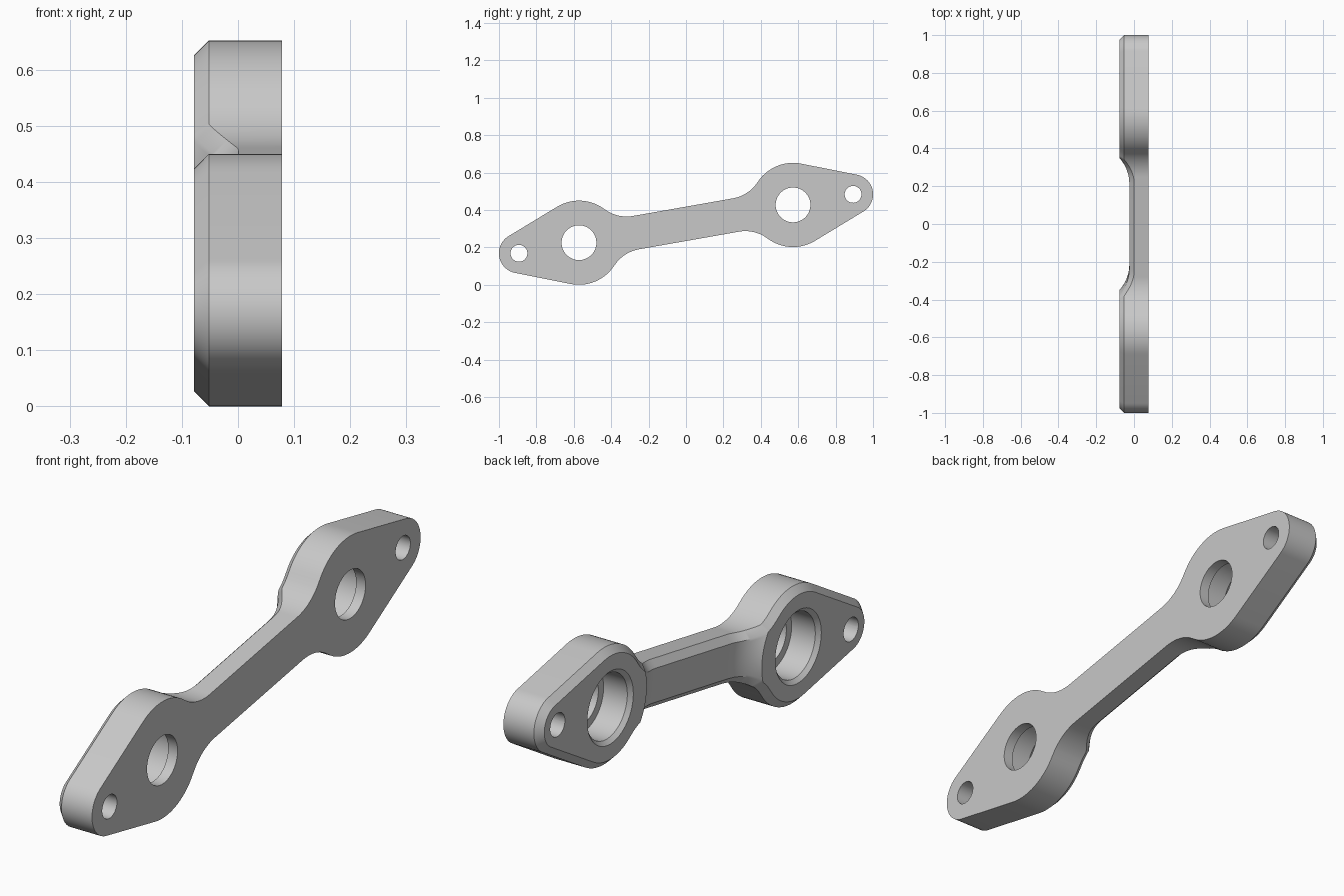
import bpy, bmesh
from math import sin, cos, asin, atan2, acos, sqrt, pi, hypot, radians

if "Cube" in bpy.data.objects:
    bpy.data.objects.remove(bpy.data.objects["Cube"])

T = 0.078            # half thickness
CH = 0.026           # edge chamfer
BOSS, BOSS_R = 0.581, 0.225
TIP, TIP_R = 0.907, 0.107
ARM_H, ARM_X = 0.0905, -0.025
FIL = 0.2            # fillet radius, both in plan and in depth
EDGE_R = 0.222       # boss radius where the thinned arm starts
RUN = sqrt(FIL**2 - (FIL - T - ARM_X)**2)
TILT, MID_Z = radians(10), 0.326


def face_x(r):
    """Depth of the thinned face at distance r from the boss centre."""
    if r < EDGE_R:
        return -T
    s = max(EDGE_R + RUN - r, 0)
    return ARM_X - FIL + sqrt(FIL**2 - s * s)


# Inner edge of the chamfer as (u, v, normal angle, face depth), arm to tip
fil_du = sqrt((BOSS_R + FIL)**2 - (ARM_H + FIL)**2)
fil_u, fil_v = BOSS - fil_du, ARM_H + FIL
fil_dir = atan2(fil_v, -fil_du)
inner_v = ARM_H - CH
r_join = hypot(fil_du, inner_v)
r_flat = EDGE_R + RUN


def spread(a, b, n):
    return [a + (b - a) * i / n for i in range(n + 1)]


edge = [(0, inner_v, pi / 2, ARM_X)]
rows = [[(0, inner_v * (1 - k / 8)) for k in range(9)]]


def add_row(r, u, v, angle):
    edge.append((u, v, angle, face_x(r)))
    a = atan2(v, BOSS - u)
    if r >= EDGE_R - 1e-6:
        rows.append([(BOSS - r * cos(a * (1 - k / 8)), r * sin(a * (1 - k / 8)))
                     for k in range(9)])


for r in spread(r_flat, r_join, 6)[:-1]:
    add_row(r, BOSS - sqrt(r * r - inner_v**2), inner_v, pi / 2)
D, RHO = BOSS_R + FIL, FIL + CH
for r in spread(r_join, EDGE_R, 14) + spread(EDGE_R, BOSS_R - CH, 6)[1:-1]:
    turn = acos(min(1, (D * D + RHO**2 - r * r) / (2 * D * RHO)))
    a = fil_dir + pi - turn
    add_row(r, fil_u + RHO * cos(a), fil_v + RHO * sin(a), a - pi)
lean = pi / 2 - asin((BOSS_R - TIP_R) / (TIP - BOSS))
for a in spread(fil_dir, lean, 14):
    edge.append((BOSS + (BOSS_R - CH) * cos(a), (BOSS_R - CH) * sin(a), a, -T))
for a in spread(lean, 0, 14):
    edge.append((TIP + (TIP_R - CH) * cos(a), (TIP_R - CH) * sin(a), a, -T))


def make_object(name, bm):
    bmesh.ops.recalc_face_normals(bm, faces=bm.faces)
    mesh = bpy.data.meshes.new(name)
    bm.to_mesh(mesh)
    bm.free()
    ob = bpy.data.objects.new(name, mesh)
    bpy.context.collection.objects.link(ob)
    ob.rotation_euler.x = TILT
    ob.location.z = MID_Z
    return ob


# Quarter of the link: back face, side wall, chamfer, arm face, boss face
bm = bmesh.new()
inner = [bm.verts.new((x, u, v)) for u, v, a, x in edge]
outer = [(u + CH * cos(a), v + CH * sin(a)) for u, v, a, x in edge]
wall = [bm.verts.new((e[3] + CH, *p)) for e, p in zip(edge, outer)]
back = [bm.verts.new((T, *p)) for p in outer]
for i in range(len(edge) - 1):
    bm.faces.new((inner[i], inner[i + 1], wall[i + 1], wall[i]))
    bm.faces.new((wall[i], wall[i + 1], back[i + 1], back[i]))
bm.faces.new(back + [bm.verts.new((T, 0, 0))])
grid = [[inner[i]] + [bm.verts.new((edge[i][3], *p)) for p in row[1:]]
        for i, row in enumerate(rows)]
for ra, rb in zip(grid, grid[1:]):
    for k in range(8):
        bm.faces.new((ra[k], ra[k + 1], rb[k + 1], rb[k]))
bm.faces.new(grid[-1][::-1] + inner[len(grid):])
link = make_object("connecting_link", bm)
mirror = link.modifiers.new("mirror", "MIRROR")
mirror.use_axis = (False, True, True)
mirror.merge_threshold = 0.0001

# Stepped bearing bores and plain pin holes
bm = bmesh.new()


def lathe(bm, centre, profile, sides=64):
    rings = [[bm.verts.new((x, centre + r * cos(2 * pi * i / sides),
                            r * sin(2 * pi * i / sides))) for i in range(sides)]
             for x, r in profile]
    for a, b in zip(rings, rings[1:]):
        for i in range(sides):
            j = (i + 1) % sides
            bm.faces.new((a[i], a[j], b[j], b[i]))
    bm.faces.new(rings[0])
    bm.faces.new(rings[-1])


for side in (-1, 1):
    lathe(bm, side * BOSS, [(0.1, 0.093), (0.038, 0.093), (0.038, 0.125),
                            (-0.063, 0.125), (-0.098, 0.16)])
    lathe(bm, side * TIP, [(0.1, 0.045), (-0.1, 0.045)], 40)
cutter = make_object("bore_cutter", bm)
cutter.hide_render = True
cut = link.modifiers.new("bores", "BOOLEAN")
cut.operation, cut.solver, cut.object = "DIFFERENCE", "EXACT", cutter

bpy.ops.object.select_all(action="DESELECT")
link.select_set(True)
bpy.context.view_layer.objects.active = link
bpy.context.view_layer.update()
for name in ("mirror", "bores"):
    bpy.ops.object.modifier_apply(modifier=name)
bpy.data.objects.remove(cutter)
bpy.ops.object.shade_smooth_by_angle(angle=radians(30))

# Plain grey metal
grey = bpy.data.materials.new("grey_metal")
grey.use_nodes = True
colour = (0.58, 0.58, 0.58, 1)
grey.diffuse_color = colour
grey.node_tree.nodes["Principled BSDF"].inputs["Base Color"].default_value = colour
link.data.materials.clear()
link.data.materials.append(grey)
